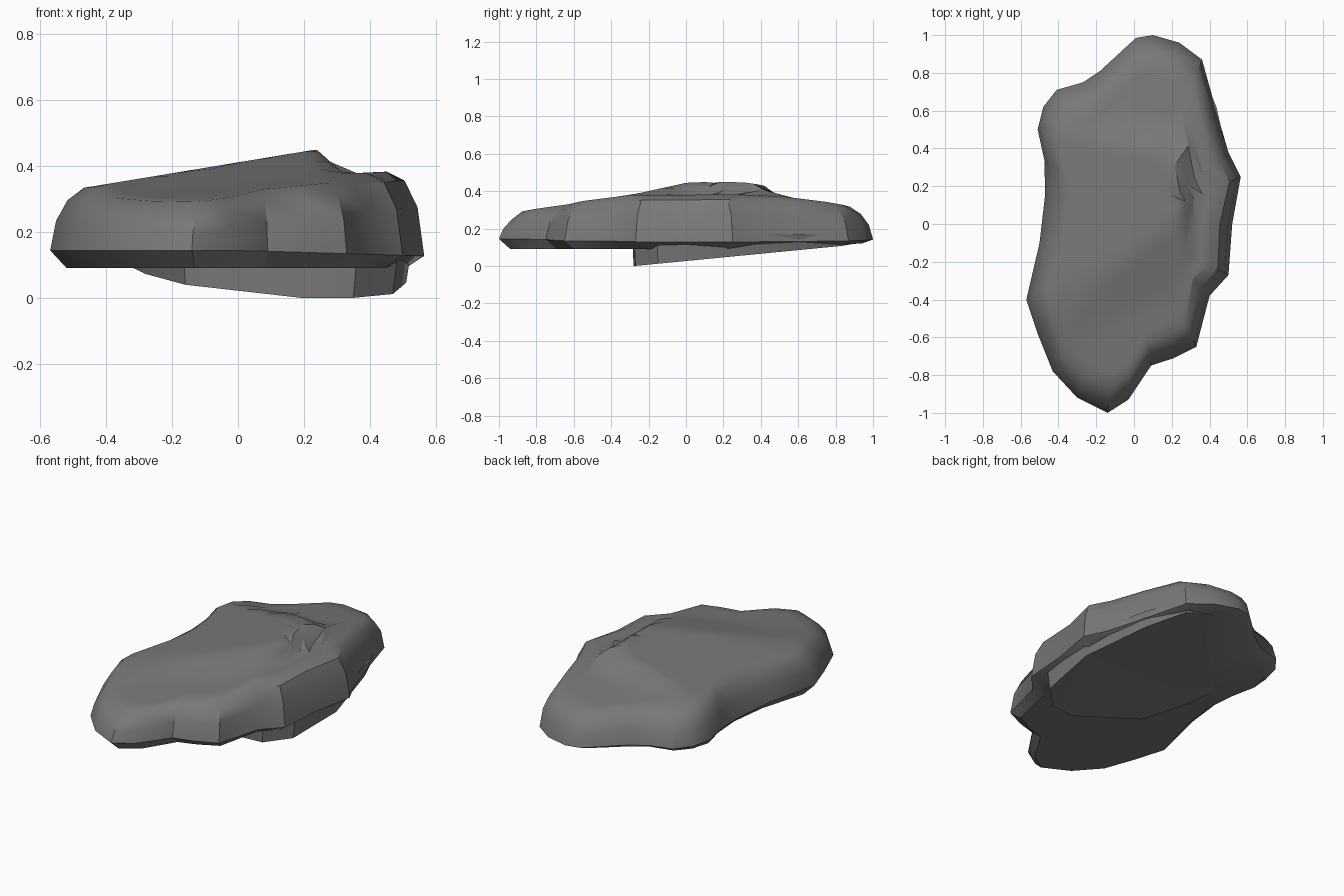
import bpy, bmesh, math
from mathutils import Vector

cube = bpy.data.objects.get("Cube")
if cube:
    bpy.data.objects.remove(cube, do_unlink=True)

# One plain stone colour
stone = bpy.data.materials.new("stone_grey")
stone.use_nodes = True
GREY = (0.19, 0.19, 0.19, 1)
stone.diffuse_color = GREY
bsdf = stone.node_tree.nodes["Principled BSDF"]
bsdf.inputs["Base Color"].default_value = GREY
bsdf.inputs["Roughness"].default_value = 0.9

# Plan outline of the rock, counter-clockwise from the front tip
OUTLINE = [(-.14, -1), (-.03, -.93), (.09, -.75), (.21, -.71), (.33, -.65), (.4, -.38),
           (.5, -.27), (.52, 0), (.565, .25), (.5, .38), (.43, .62), (.36, .87),
           (.24, .96), (.1, 1), (.01, .985), (-.18, .81), (-.27, .75), (-.41, .71),
           (-.48, .62), (-.51, .5), (-.475, .34), (-.47, .16), (-.5, -.1),
           (-.57, -.4), (-.51, -.58), (-.43, -.78), (-.3, -.92)]
# Plan outline of the lower ledge
LEDGE = [(.2, -.28), (.35, -.27), (.47, -.15), (.51, .2), (.42, .6), (.33, .83),
         (.1, .93), (-.2, .73), (-.38, .55), (-.28, .13), (-.16, -.12)]
# Height of the top along the length of the rock
SPINE = [(-1, .265), (-.87, .3), (-.6, .33), (-.3, .36), (.45, .362), (.9, .31), (1, .29)]


def spine_height(y):
    for (y0, z0), (y1, z1) in zip(SPINE, SPINE[1:]):
        if y <= y1:
            return z0 + (z1 - z0) * (y - y0) / (y1 - y0)
    return SPINE[-1][1]


def top_height(x, y):
    # Gently tilted base with a raised, hooked ridge
    base = spine_height(y) + .05 * x
    ridge = min(.412 + .165 * x, .445 + .22 * y, .43 + .9 * (.42 - y), .45 - .9 * (x - .24))
    return max(base, ridge)


def under_height(x, y):
    return .092 + .045 * max(0, y - .3)


def ledge_height(x, y):
    return .097 * (y + .28) + .07 * max(0, .2 - x)


def loft(name, rings, tip=None):
    """Skin a stack of equal rings, closing the bottom and the top."""
    bm = bmesh.new()
    loops = [[bm.verts.new(p) for p in ring] for ring in rings]
    count = len(loops[0])
    for low, high in zip(loops, loops[1:]):
        for i in range(count):
            j = (i + 1) % count
            bm.faces.new((low[i], low[j], high[j], high[i]))
    bm.faces.new(loops[0][::-1])
    if tip:
        apex = bm.verts.new(tip)
        for i in range(count):
            bm.faces.new((loops[-1][i], loops[-1][(i + 1) % count], apex))
    else:
        bm.faces.new(loops[-1])
    bmesh.ops.triangulate(bm, faces=bm.faces[:])
    bmesh.ops.recalc_face_normals(bm, faces=bm.faces[:])
    mesh = bpy.data.meshes.new(name)
    bm.to_mesh(mesh)
    bm.free()
    mesh.materials.append(stone)
    obj = bpy.data.objects.new(name, mesh)
    bpy.context.collection.objects.link(obj)
    bpy.ops.object.select_all(action='DESELECT')
    obj.select_set(True)
    bpy.context.view_layer.objects.active = obj
    bpy.ops.object.shade_smooth_by_angle(angle=math.radians(32))
    return obj


def inset(distance):
    return [Vector(p) * (1 - distance / Vector(p).length) for p in OUTLINE]


def raised(points, height):
    return [(x, y, height(x, y)) for x, y in points]


# Rock body: chamfered foot, bulging side, rounded shoulder, shaped top
rings = [raised(inset(.06), under_height),
         raised(inset(0), lambda x, y: .145 - .03 * max(0, x)),
         raised(inset(.022), lambda x, y: .09 + .62 * (top_height(x, y) - .09)),
         raised(inset(.065), lambda x, y: top_height(x, y) - .03),
         raised(inset(.125), top_height)]
rim = inset(.125)
for step in range(9, 0, -1):
    rings.append(raised([p * step / 10 for p in rim], top_height))
loft("rock_body", rings, (0, 0, top_height(0, 0)))

# Lower ledge, a tilted slab showing under the body
loft("lower_ledge", [raised(LEDGE, ledge_height),
                     [(x * 1.04, y * 1.03, .17) for x, y in LEDGE]])
